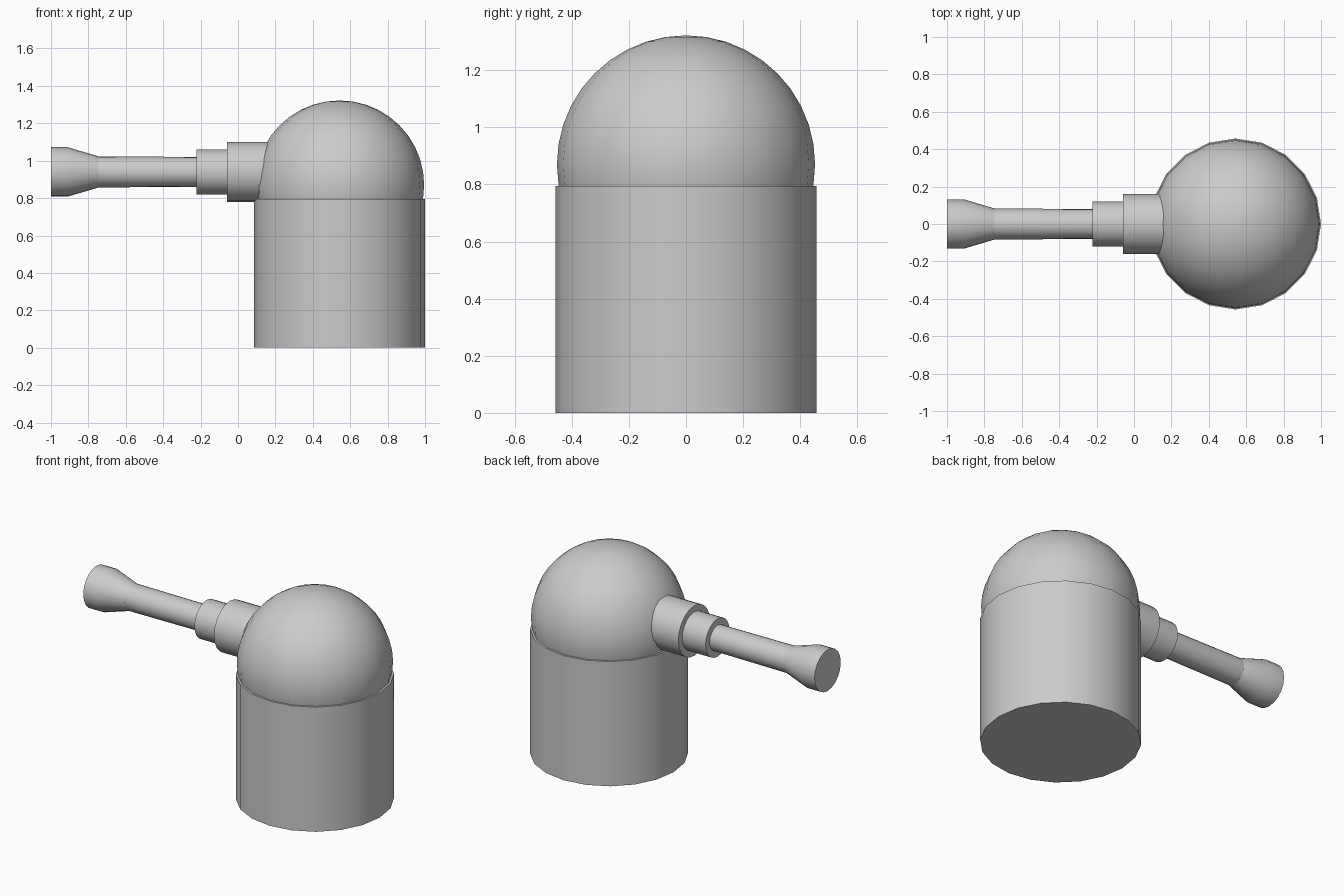
import bpy, bmesh, math
from mathutils import Matrix

if "Cube" in bpy.data.objects:
    bpy.data.objects.remove(bpy.data.objects["Cube"])

BODY_X, AXIS_Z = 0.543, 0.94


def finish(bm, name, matrix):
    bmesh.ops.recalc_face_normals(bm, faces=bm.faces)
    mesh = bpy.data.meshes.new(name)
    bm.to_mesh(mesh)
    bm.free()
    obj = bpy.data.objects.new(name, mesh)
    obj.matrix_world = matrix
    bpy.context.collection.objects.link(obj)
    bpy.ops.object.select_all(action='DESELECT')
    obj.select_set(True)
    bpy.context.view_layer.objects.active = obj
    bpy.ops.object.shade_smooth_by_angle(angle=math.radians(30))
    return obj


def lathe(name, profile, matrix, sides=20):
    """Capped solid from (radius, height) pairs around local z."""
    bm = bmesh.new()
    rings = [[bm.verts.new((r * math.cos(math.tau * i / sides),
                            r * math.sin(math.tau * i / sides), h))
              for i in range(sides)] for r, h in profile]
    for a, b in zip(rings, rings[1:]):
        for i in range(sides):
            j = (i + 1) % sides
            bm.faces.new((a[i], a[j], b[j], b[i]))
    bm.faces.new(rings[0])
    bm.faces.new(rings[-1])
    return finish(bm, name, matrix)


# Cylindrical base
lathe("base", [(0.457, 0), (0.457, 0.795)], Matrix.Translation((BODY_X, 0, 0)))

# Domed top
bm = bmesh.new()
bmesh.ops.create_uvsphere(bm, u_segments=20, v_segments=20, radius=0.452)
finish(bm, "dome", Matrix.Translation((BODY_X, 0, 0.87)))

# Barrel parts: local z runs along world x
along_x = Matrix.Translation((0, 0, AXIS_Z)) @ Matrix.Rotation(math.pi / 2, 4, 'Y')
lathe("large_collar", [(0.16, -0.058), (0.16, 0.25)], along_x)
lathe("small_collar", [(0.121, -0.223), (0.121, -0.04)], along_x)
lathe("barrel", [(0.083, -0.76), (0.08, -0.2)], along_x)
lathe("muzzle", [(0.132, -1.0), (0.132, -0.91), (0.083, -0.745)], along_x)
